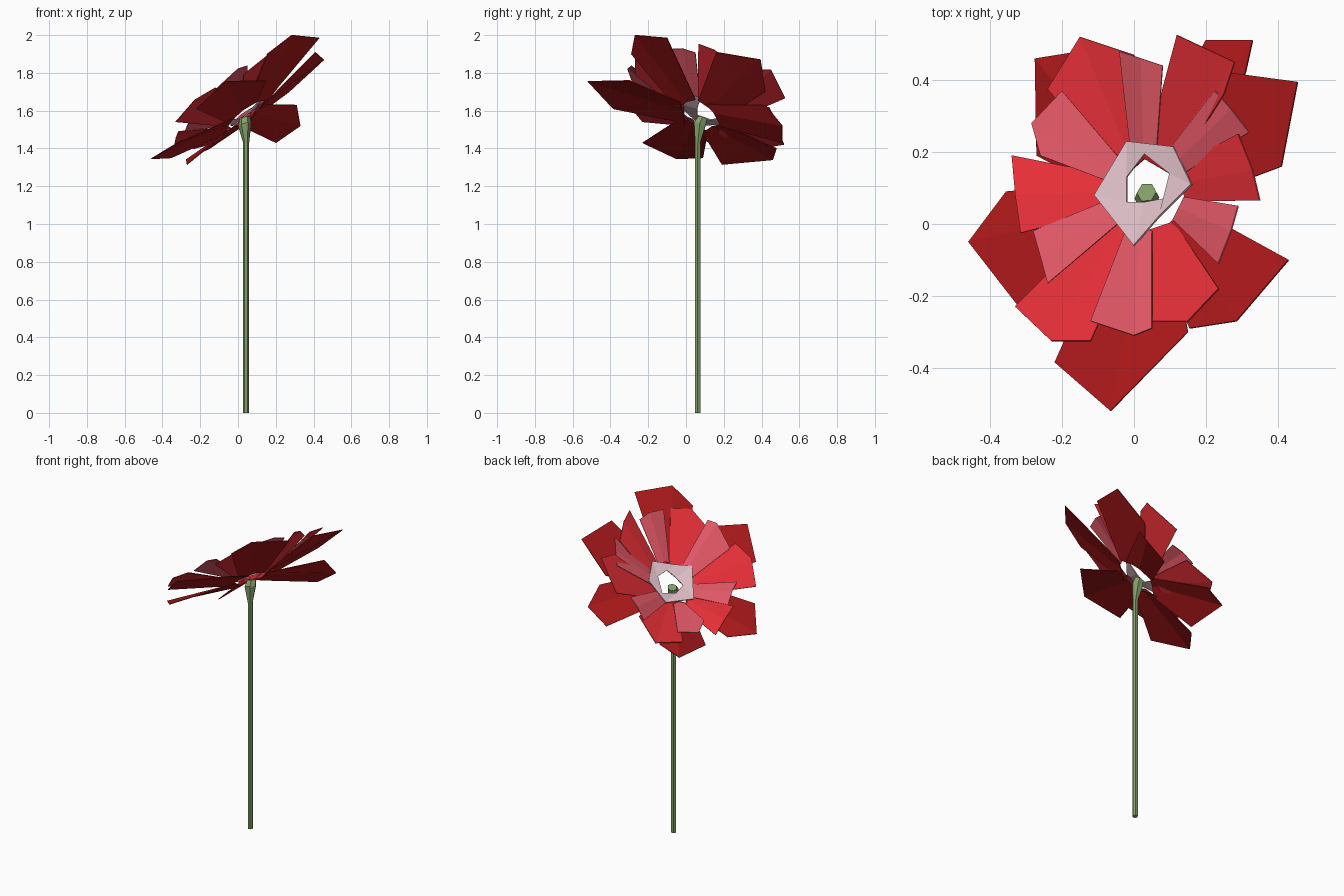
import bpy, bmesh, math
from mathutils import Vector

if "Cube" in bpy.data.objects:
    bpy.data.objects.remove(bpy.data.objects["Cube"])


def material(name, rgb):
    m = bpy.data.materials.new(name)
    m.diffuse_color = (*rgb, 1)
    m.use_nodes = True
    m.node_tree.nodes["Principled BSDF"].inputs["Base Color"].default_value = m.diffuse_color
    return m


GREEN = material("stem green", (0.23, 0.35, 0.14))
DARK = material("dark red", (0.40, 0.009, 0.010))
RED = material("bright red", (0.78, 0.028, 0.038))
PINK = material("rose pink", (0.74, 0.095, 0.13))
PALE = material("pale pink", (0.75, 0.53, 0.58))


def finish(bm, name, mat, thick=0):
    me = bpy.data.meshes.new(name)
    bm.to_mesh(me)
    bm.free()
    ob = bpy.data.objects.new(name, me)
    bpy.context.collection.objects.link(ob)
    me.materials.append(mat)
    if thick:
        mod = ob.modifiers.new("thickness", "SOLIDIFY")
        mod.thickness = thick
        mod.offset = 0
    return ob


def loft(name, rings, mat, sides=6):
    """Closed tube through (centre, normal, radius) rings."""
    bm = bmesh.new()
    loops = []
    for c, n, r in rings:
        q = Vector((0, 0, 1)).rotation_difference(Vector(n))
        loops.append([bm.verts.new(Vector(c) + q @ Vector(
            (r * math.cos(math.tau * i / sides), r * math.sin(math.tau * i / sides), 0)))
            for i in range(sides)])
    for a, b in zip(loops, loops[1:]):
        for i in range(sides):
            j = (i + 1) % sides
            bm.faces.new((a[i], a[j], b[j], b[i]))
    bm.faces.new(loops[0][::-1])
    bm.faces.new(loops[-1])
    return finish(bm, name, mat)


def bloom_z(x, y, lift=0):
    """Height of the tilted plane of the flower head."""
    return 1.57 + 0.7 * (x - 0.04) - 0.35 * (y - 0.07) + lift


def petal(name, corners, mat, centre, radius, half, lift):
    """Two facets creased down the middle, from a narrow base to three tip corners."""
    tips = [Vector(c) for c in corners]
    mid = (tips[0] + tips[1] + tips[2]) / 3
    d = Vector((mid.x - centre[0], mid.y - centre[1])).normalized()
    side = Vector((-d.y, d.x))
    base = []
    for s in (-1, 0, 1):
        p = Vector(centre) + d * radius + side * half * s
        base.append(Vector((p.x, p.y, bloom_z(p.x, p.y, lift + (0.012 if s == 0 else 0)))))
    bm = bmesh.new()
    b = [bm.verts.new(p) for p in base]
    t = [bm.verts.new(p) for p in tips]
    for i in (0, 1):
        bm.faces.new((b[i], t[i], t[i + 1], b[i + 1]))
    return finish(bm, name, mat, 0.004)


# Stem and calyx
UP, LEAN = (0, 0, 1), (-0.3, 0.3, 1)
loft("stem", [((0.043, 0.062, 0), UP, 0.016), ((0.043, 0.062, 1.45), UP, 0.016)], GREEN)
loft("calyx", [((0.043, 0.062, 1.43), UP, 0.016),
               ((0.036, 0.072, 1.525), LEAN, 0.036),
               ((0.035, 0.088, 1.56), LEAN, 0.028)], GREEN)

# Outer petals: three tip corners each
OUTER = [
    ((-.22, -.385, 1.61), (-.065, -.52, 1.755), (.15, -.30, 1.76)),
    ((.155, -.29, 1.90), (.285, -.27, 2.0), (.43, -.10, 1.985)),
    ((.41, .16, 1.91), (.455, .395, 1.87), (.27, .42, 1.70)),
    ((.31, .42, 1.63), (.33, .51, 1.52), (.20, .51, 1.43)),
    ((-.15, .48, 1.40), (-.275, .46, 1.34), (-.27, .19, 1.315)),
    ((-.355, .09, 1.35), (-.46, -.05, 1.345), (-.32, -.23, 1.43)),
]
for i, c in enumerate(OUTER):
    petal(f"outer_petal_{i + 1}", c, DARK, (0.04, 0.07), 0.09, 0.075, 0)

# Middle and inner petals: lift above the bloom plane, then tip corners
MIDDLE = [
    (.20, (.25, .36), (.28, .45), (.12, .525)),
    (.13, (0, .47), (-.15, .52), (-.24, .375)),
    (.135, (-.34, .19), (-.33, .08), (-.315, -.025)),
    (.125, (-.33, -.23), (-.23, -.325), (-.12, -.325)),
    (.11, (.03, -.27), (.15, -.27), (.235, -.18)),
    (.165, (.35, .065), (.33, .15), (.29, .25)),
]
INNER = [
    (.15, (.08, .44), (.02, .46), (-.04, .48)),
    (.15, (-.20, .37), (-.285, .28), (-.26, .19)),
    (.115, (-.28, -.02), (-.26, -.09), (-.24, -.165)),
    (.135, (-.12, -.27), (0, -.31), (.05, -.29)),
    (.155, (.235, -.11), (.27, -.02), (.29, .05)),
    (.16, (.32, .255), (.27, .32), (.225, .37)),
]
for label, layer, mat, half, lift in (("middle", MIDDLE, RED, 0.05, 0.01),
                                      ("inner", INNER, PINK, 0.035, 0.03)):
    for i, (up, *pts) in enumerate(layer):
        tips = [(x, y, bloom_z(x, y, up + (0.012 if k == 1 else 0)))
                for k, (x, y) in enumerate(pts)]
        petal(f"{label}_petal_{i + 1}", tips, mat, (0.03, 0.09), 0.105, half, lift)

# Pale funnel of small petals around the open heart
RIM = [(-.11, .08), (-.02, .23), (.11, .215), (.16, .11), (.07, .02), (0, -.06)]
HEART = [(-.02, .06), (-.02, .13), (.03, .195), (.10, .14), (.085, .07), (.03, .06)]
bm = bmesh.new()
low = [bm.verts.new((x, y, bloom_z(x, y, 0.06))) for x, y in RIM]
high = [bm.verts.new((x, y, bloom_z(x, y, 0.045))) for x, y in HEART]
for i in range(6):
    j = (i + 1) % 6
    bm.faces.new((low[j], low[i], high[i], high[j]))
finish(bm, "heart_ring", PALE, 0.006)
